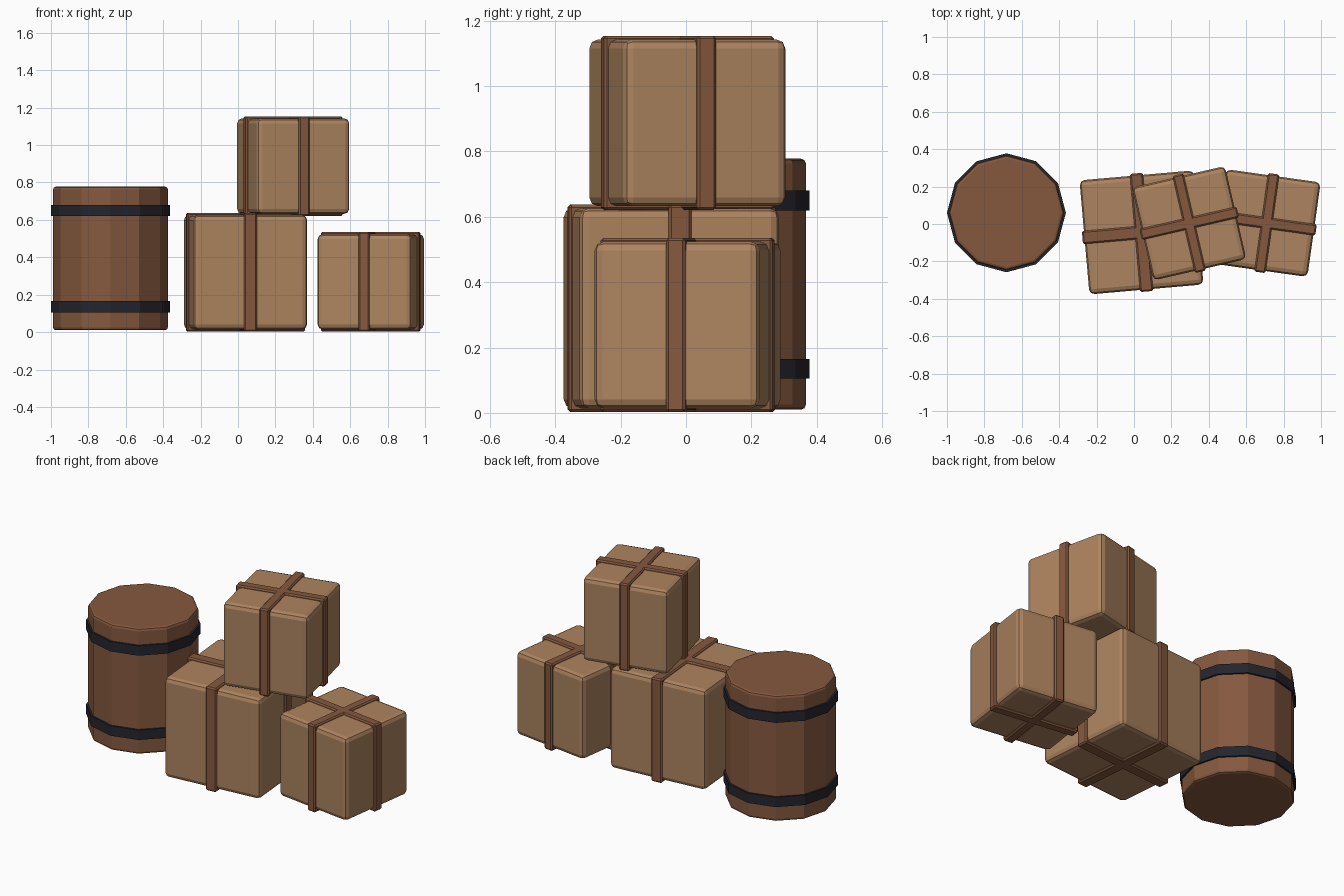
import bpy
import math

if "Cube" in bpy.data.objects:
    bpy.data.objects.remove(bpy.data.objects["Cube"])


def material(name, rgb):
    m = bpy.data.materials.new(name)
    m.diffuse_color = (*rgb, 1)
    m.use_nodes = True
    m.node_tree.nodes["Principled BSDF"].inputs["Base Color"].default_value = m.diffuse_color
    return m


TAN = material("tan board", (0.42, 0.23, 0.115))
BROWN = material("brown wood", (0.235, 0.098, 0.048))
IRON = material("dark iron", (0.018, 0.019, 0.027))


def finish(name, mat, bevel, segments):
    ob = bpy.context.object
    ob.name = name
    ob.data.materials.append(mat)
    if bevel:
        b = ob.modifiers.new("bevel", 'BEVEL')
        b.width, b.segments = bevel, segments
        b.limit_method = 'ANGLE'
        b.angle_limit = math.radians(40)
    return ob


def box(name, size, loc, turn, mat, bevel, segments):
    bpy.ops.mesh.primitive_cube_add(size=1, location=loc, rotation=(0, 0, turn))
    bpy.context.object.scale = size
    bpy.ops.object.transform_apply(location=False, rotation=False, scale=True)
    return finish(name, mat, bevel, segments)


def drum(name, radius, z0, z1, mat, bevel):
    bpy.ops.mesh.primitive_cylinder_add(vertices=12, radius=radius, depth=z1 - z0,
                                        location=(-0.682, 0.06, (z0 + z1) / 2))
    return finish(name, mat, bevel, 2)


# crates: rounded body with two crossing straps around it
def crate(name, x, y, z0, outer, body, strap, degrees):
    turn = math.radians(degrees)
    loc = (x, y, z0 + outer / 2)
    box(name + "_body", (body, body, body), loc, turn, TAN, 0.027, 2)
    box(name + "_strap_front_back", (strap, outer, outer), loc, turn, BROWN, 0.008, 1)
    box(name + "_strap_sides", (outer, strap, outer), loc, turn, BROWN, 0.008, 1)


crate("large_crate", 0.04, -0.045, 0.003, 0.634, 0.612, 0.07, 5)
crate("right_crate", 0.71, 0.005, 0.003, 0.532, 0.51, 0.06, -8)
crate("top_crate", 0.295, 0.004, 0.621, 0.533, 0.51, 0.06, 13)

# barrel with two iron hoops
drum("barrel", 0.307, 0.01, 0.778, BROWN, 0.015)
drum("lower_hoop", 0.318, 0.105, 0.165, IRON, 0)
drum("upper_hoop", 0.318, 0.62, 0.68, IRON, 0)
